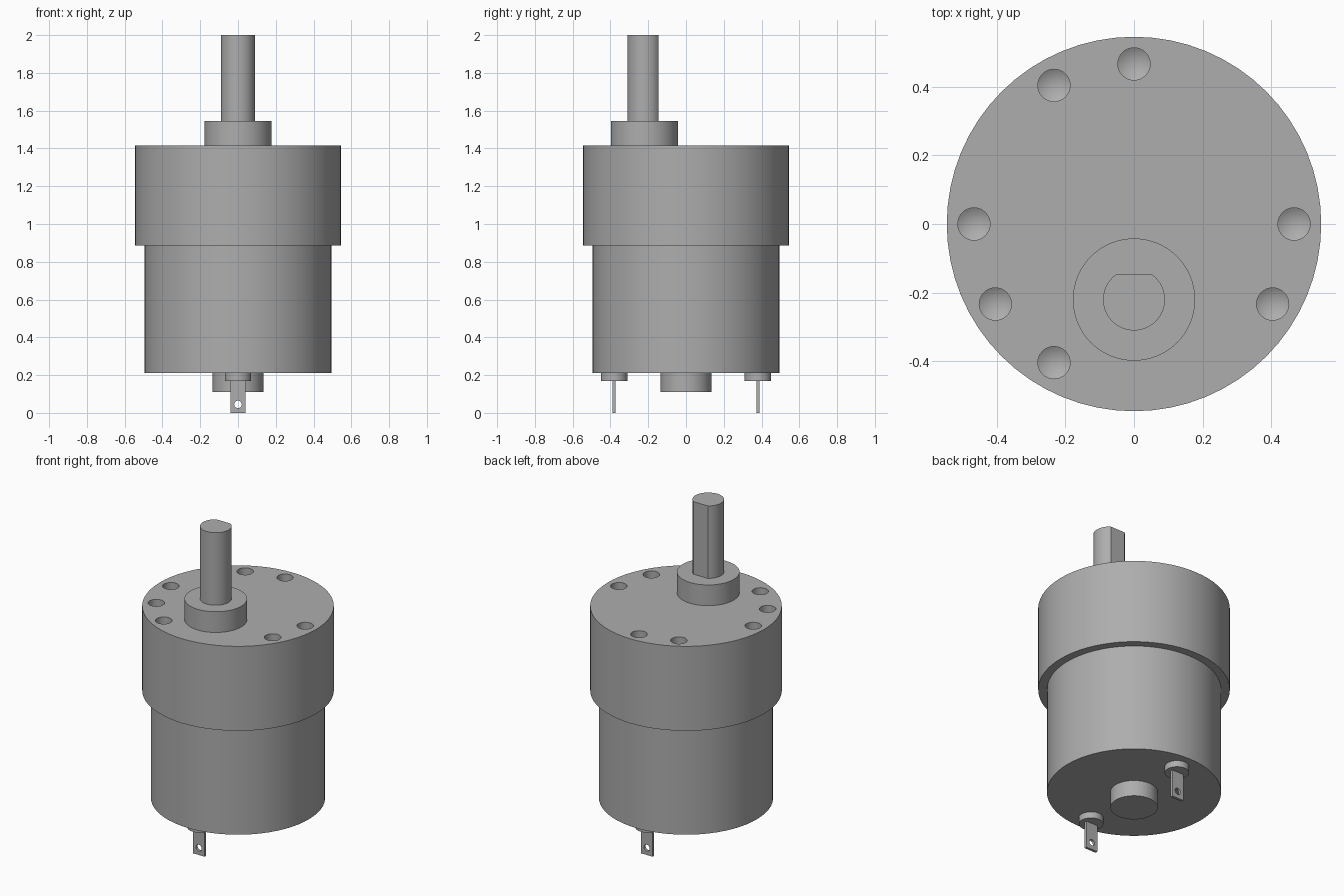
import bpy, bmesh
from math import sin, cos, pi, radians, asin

if "Cube" in bpy.data.objects:
    bpy.data.objects.remove(bpy.data.objects["Cube"])

metal = bpy.data.materials.new("grey_metal")
metal.use_nodes = True
grey = (0.42, 0.42, 0.42, 1)
metal.diffuse_color = grey
metal.node_tree.nodes["Principled BSDF"].inputs["Base Color"].default_value = grey


def arc(radius, y=0, start=0, end=2 * pi, steps=64):
    """Points along an arc, centred on x = 0."""
    return [(radius * cos(start + (end - start) * i / steps),
             y + radius * sin(start + (end - start) * i / steps))
            for i in range(steps)]


def finish(name, bm):
    bmesh.ops.recalc_face_normals(bm, faces=bm.faces[:])
    mesh = bpy.data.meshes.new(name)
    bm.to_mesh(mesh)
    bm.free()
    mesh.materials.append(metal)
    obj = bpy.data.objects.new(name, mesh)
    bpy.context.collection.objects.link(obj)
    return obj


def extrude(name, profile, bottom, top):
    """Solid raised from a flat outline."""
    bm = bmesh.new()
    face = bm.faces.new([bm.verts.new((x, y, bottom)) for x, y in profile])
    raised = bmesh.ops.extrude_face_region(bm, geom=[face])["geom"]
    verts = [v for v in raised if isinstance(v, bmesh.types.BMVert)]
    bmesh.ops.translate(bm, verts=verts, vec=(0, 0, top - bottom))
    return finish(name, bm)


def select(obj):
    bpy.ops.object.select_all(action='DESELECT')
    obj.select_set(True)
    bpy.context.view_layer.objects.active = obj


def cut(obj, cutter):
    mod = obj.modifiers.new("cut", 'BOOLEAN')
    mod.operation = 'DIFFERENCE'
    mod.solver = 'EXACT'
    mod.object = cutter
    select(obj)
    bpy.ops.object.modifier_apply(modifier=mod.name)
    bpy.data.objects.remove(cutter)


GEAR_TOP, GEAR_BOTTOM, MOTOR_BOTTOM = 1.415, 0.885, 0.21
SHAFT_Y, SHAFT_R = -0.22, 0.09

# Gearbox and motor cans
gearbox = extrude("gearbox", arc(0.545), GEAR_BOTTOM, GEAR_TOP)
motor = extrude("motor_can", arc(0.495), MOTOR_BOTTOM, GEAR_BOTTOM)
rear_boss = extrude("rear_boss", arc(0.135), 0.11, MOTOR_BOTTOM)
front_boss = extrude("front_boss", arc(0.178, SHAFT_Y), GEAR_TOP, 1.545)

# Output shaft with a flat facing the back
flat = asin(0.075 / SHAFT_R)
shaft_profile = arc(SHAFT_R, SHAFT_Y, pi - flat, 2 * pi + flat, 48)
shaft_profile.append((SHAFT_R * cos(flat), SHAFT_Y + 0.075))
shaft = extrude("output_shaft", shaft_profile, 1.545, 2.0)

# Mounting holes with drilled cone bottoms, on a 30 degree pattern
HOLE_R, CIRCLE_R, DEPTH, TIP = 0.047, 0.466, 0.16, 0.028
bm = bmesh.new()
for angle in (0, 90, 120, 180, 210, 240, 330):
    cx, cy = CIRCLE_R * cos(radians(angle)), CIRCLE_R * sin(radians(angle))
    rings = [[bm.verts.new((cx + x, cy + y, z)) for x, y in arc(HOLE_R, steps=32)]
             for z in (GEAR_TOP + 0.05, GEAR_TOP - DEPTH)]
    tip = bm.verts.new((cx, cy, GEAR_TOP - DEPTH - TIP))
    bm.faces.new(rings[0])
    for i in range(32):
        j = (i + 1) % 32
        bm.faces.new((rings[0][i], rings[0][j], rings[1][j], rings[1][i]))
        bm.faces.new((rings[1][i], rings[1][j], tip))
cut(gearbox, finish("hole_cutter", bm))

parts = [gearbox, motor, rear_boss, front_boss, shaft]

# Terminals: insulating collar and pierced blade, front and back
for side, y in (("front", -0.38), ("back", 0.38)):
    collar = extrude(side + "_terminal_collar", arc(0.07, y, steps=40), 0.17, MOTOR_BOTTOM)
    w, t = 0.04, 0.008
    blade = extrude(side + "_terminal_blade",
                    [(-w, y - t), (w, y - t), (w, y + t), (-w, y + t)], 0, 0.17)
    drill = extrude("blade_cutter", arc(0.02, steps=24), -0.05, 0.05)
    drill.rotation_euler.x = pi / 2
    drill.location = (0, y, 0.045)
    bpy.context.view_layer.update()
    cut(blade, drill)
    parts += [collar, blade]

for part in parts:
    select(part)
    bpy.ops.object.shade_smooth_by_angle(angle=radians(25))
